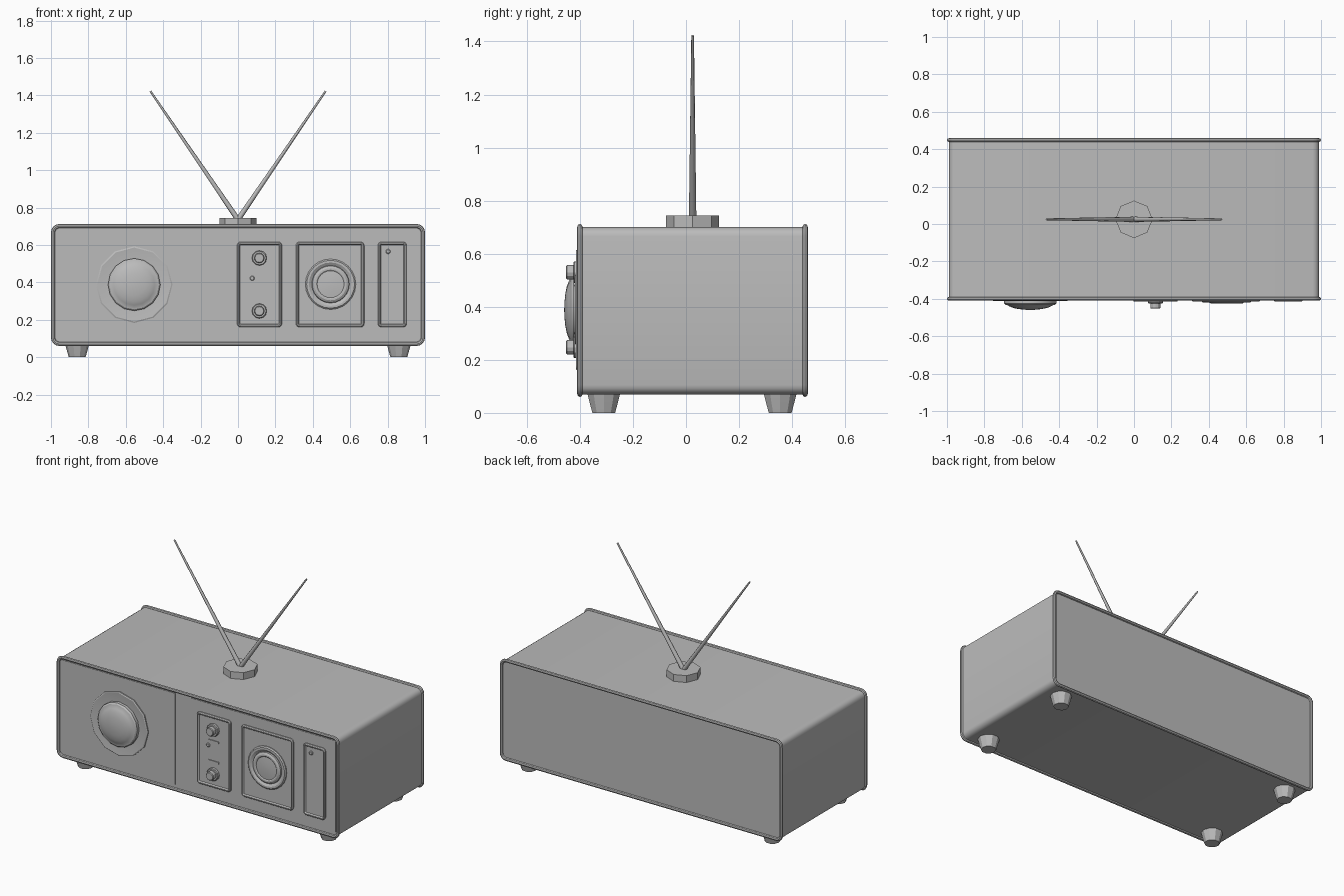
import bpy, bmesh, math
from mathutils import Matrix, Vector

if "Cube" in bpy.data.objects:
    bpy.data.objects.remove(bpy.data.objects["Cube"], do_unlink=True)

grey = bpy.data.materials.new("plain grey")
grey.use_nodes = True
grey.diffuse_color = (0.5, 0.5, 0.5, 1)
grey.node_tree.nodes["Principled BSDF"].inputs["Base Color"].default_value = (0.5, 0.5, 0.5, 1)

FACING = Matrix.Rotation(math.radians(90), 4, "X")  # turns +z to the front


def skin(name, rings, closed=False, matrix=Matrix(), angle=28):
    """Bridge rings of points into a solid."""
    bm = bmesh.new()
    loops = [[bm.verts.new(matrix @ Vector(p)) for p in ring] for ring in rings]
    n = len(loops[0])
    pairs = list(zip(loops, loops[1:]))
    if closed:
        pairs.append((loops[-1], loops[0]))
    else:
        bm.faces.new(loops[0])
        bm.faces.new(loops[-1])
    for a, b in pairs:
        for i in range(n):
            j = (i + 1) % n
            bm.faces.new((a[i], a[j], b[j], b[i]))
    bmesh.ops.recalc_face_normals(bm, faces=bm.faces)
    mesh = bpy.data.meshes.new(name)
    bm.to_mesh(mesh)
    bm.free()
    mesh.materials.append(grey)
    obj = bpy.data.objects.new(name, mesh)
    bpy.context.collection.objects.link(obj)
    bpy.ops.object.select_all(action="DESELECT")
    obj.select_set(True)
    bpy.context.view_layer.objects.active = obj
    bpy.ops.object.shade_smooth_by_angle(angle=math.radians(angle))
    return obj


def rounded_rect(x0, x1, z0, z1, y, inset, radius, steps=4):
    r = max(radius - inset, 0.002)
    x0, x1, z0, z1 = x0 + inset + r, x1 - inset - r, z0 + inset + r, z1 - inset - r
    pts = []
    for k, (cx, cz) in enumerate([(x1, z1), (x0, z1), (x0, z0), (x1, z0)]):
        for s in range(steps + 1):
            a = math.pi / 2 * (k + s / steps)
            pts.append((cx + r * math.cos(a), y, cz + r * math.sin(a)))
    return pts


def plate(name, rect, profile, radius, closed=False):
    """Rounded rectangle stepped through (y, inset) pairs."""
    return skin(name, [rounded_rect(*rect, y, i, radius) for y, i in profile], closed)


def lathe(name, profile, sides, loc, front=True, angle=28):
    """Turned part from (radius, height) pairs."""
    rings = [[(r * math.cos(math.tau * i / sides), r * math.sin(math.tau * i / sides), h)
              for i in range(sides)] for r, h in profile]
    matrix = Matrix.Translation(loc) @ (FACING if front else Matrix())
    return skin(name, rings, matrix=matrix, angle=angle)


# Cabinet shell and the rolled trim around its two ends
plate("cabinet", (-0.99, 0.99, 0.07, 0.70), [(-0.398, 0), (0.448, 0)], 0.035)
for name, y in (("front_trim", -0.40), ("back_trim", 0.449)):
    roll = [(y + 0.01 * math.sin(math.tau * k / 8), 0.011 - 0.011 * math.cos(math.tau * k / 8))
            for k in range(8)]
    plate(name, (-1, 1, 0.06, 0.712), roll, 0.045, closed=True)

# Thin front panels
for name, x0, x1 in (("speaker_panel", -0.97, -0.163), ("control_panel", -0.053, 0.97)):
    plate(name, (x0, x1, 0.10, 0.685), [(-0.395, 0), (-0.401, 0)], 0.004)

# Raised frames with sunken faces
frame = [(-0.39, 0), (-0.409, 0), (-0.415, 0.005), (-0.415, 0.011), (-0.407, 0.017)]
for name, x0, x1 in (("knob_frame", -0.005, 0.235), ("dial_frame", 0.31, 0.675),
                     ("gauge_frame", 0.748, 0.902)):
    plate(name, (x0, x1, 0.16, 0.617), frame, 0.02)

# Speaker
lathe("speaker_ring", [(0.205, 0), (0.205, 0.01), (0.198, 0.013), (0.145, 0.007)],
      12, (-0.555, -0.398, 0.388), angle=20)
lathe("speaker_dome", [(0.14, 0), (0.14, 0.026), (0.132, 0.034), (0.122, 0.036), (0.11, 0.043),
                       (0.09, 0.051), (0.06, 0.057), (0.025, 0.0605), (0.005, 0.061)],
      16, (-0.555, -0.398, 0.388))

# Two control knobs with their marker bars
for tag, z, bar in (("upper", 0.53, 0.455), ("lower", 0.247, 0.325)):
    lathe(tag + "_knob", [(0.04, 0), (0.04, 0.016), (0.036, 0.02), (0.027, 0.02),
                          (0.027, 0.043), (0.023, 0.047)], 12, (0.114, -0.405, z))
    plate(tag + "_marker", (0.075, 0.152, bar - 0.006, bar + 0.006),
          [(-0.404, 0), (-0.412, 0)], 0.002)

# Small studs
for name, x, z in (("knob_stud", 0.076, 0.422), ("gauge_stud", 0.803, 0.565)):
    lathe(name, [(0.013, 0), (0.013, 0.006), (0.009, 0.009)], 10, (x, -0.405, z))

# Large tuning dial
lathe("dial_ring", [(0.135, 0), (0.135, 0.008), (0.128, 0.014), (0.116, 0.014),
                    (0.100, 0.004)], 24, (0.495, -0.405, 0.39))
lathe("dial_knob", [(0.102, 0), (0.098, 0.012), (0.086, 0.019), (0.078, 0.019),
                    (0.072, 0.015), (0.04, 0.018), (0.005, 0.019)], 24, (0.495, -0.405, 0.39))

# Tapered feet
for x, side in ((-0.86, "right"), (0.86, "left")):
    for y, end in ((-0.31, "front"), (0.355, "back")):
        lathe(f"{end}_{side}_foot", [(0.045, 0), (0.055, 0.035), (0.065, 0.073)],
              10, (x, y, 0), front=False)

# Antenna base and rods
lathe("antenna_base", [(0.1, 0), (0.1, 0.046)], 8, (0, 0.025, 0.698), front=False)
for sign, side in ((-1, "right"), (1, "left")):
    start, end = Vector((0, 0.025, 0.735)), Vector((sign * 0.468, 0.025, 1.422))
    turn = (end - start).to_track_quat("Z", "Y").to_matrix().to_4x4()
    length = (end - start).length
    rings = [[(r * math.cos(math.tau * i / 8), r * math.sin(math.tau * i / 8), h)
              for i in range(8)] for r, h in ((0.014, 0), (0.005, length))]
    skin(side + "_antenna_rod", rings, matrix=Matrix.Translation(start) @ turn, angle=50)
